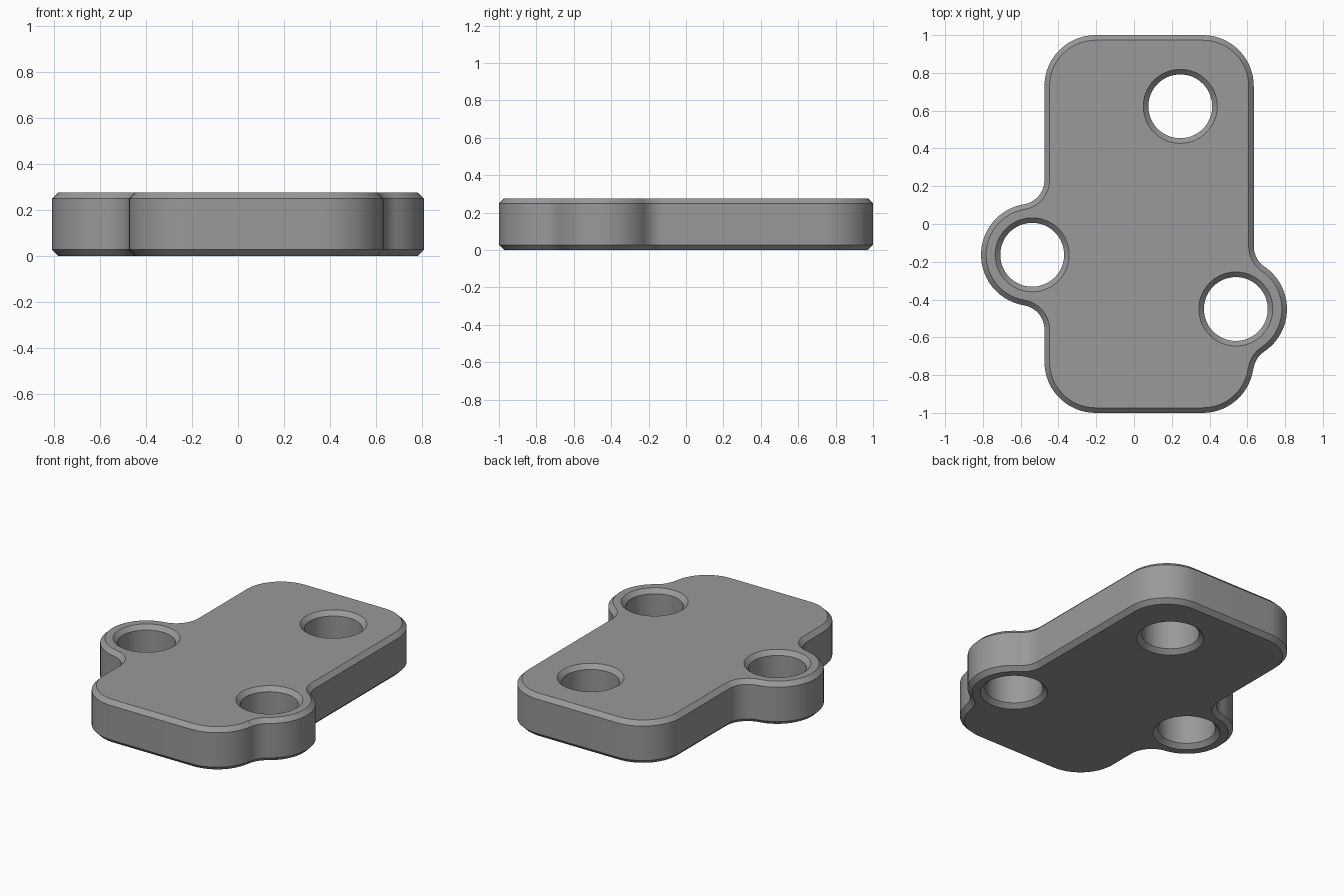
import bpy, bmesh, math
from mathutils import Vector

if "Cube" in bpy.data.objects:
    bpy.data.objects.remove(bpy.data.objects["Cube"])

HEIGHT, CHAMFER = 0.276, 0.027
X0, X1, Y0, Y1 = -0.474, 0.634, -1.0, 1.0
CORNER, BOSS, FILLET, HOLE = 0.27, 0.271, 0.13, 0.169
LEFT, RIGHT, BACK = Vector((-0.539, -0.163)), Vector((0.539, -0.45)), Vector((0.245, 0.623))


def fillet_centre(boss, x, side):
    """Centre of the fillet between a boss and the plate edge beside it."""
    dx = x - boss.x
    return Vector((x, boss.y + side * math.sqrt((BOSS + FILLET) ** 2 - dx * dx)))


def angle(a, b):
    return math.atan2(b.y - a.y, b.x - a.x)


lf_up = fillet_centre(LEFT, X0 - FILLET, 1)
lf_lo = fillet_centre(LEFT, X0 - FILLET, -1)
rf_up = fillet_centre(RIGHT, X1 + FILLET, 1)
corner_br = Vector((X1 - CORNER, Y0 + CORNER))
# The lower right fillet touches both the boss and the plate corner
gap = RIGHT - corner_br
side = Vector((gap.y, -gap.x)).normalized()
rf_lo = (RIGHT + corner_br) / 2 + side * math.sqrt((BOSS + FILLET) ** 2 - gap.length_squared / 4)
PI = math.pi

# Outline, counter-clockwise: centre, radius, start, end, +1 convex / -1 concave
ARCS = [
    (Vector((X1 - CORNER, Y1 - CORNER)), CORNER, 0, PI / 2, 1),
    (Vector((X0 + CORNER, Y1 - CORNER)), CORNER, PI / 2, PI, 1),
    (lf_up, FILLET, 0, angle(lf_up, LEFT), -1),
    (LEFT, BOSS, angle(LEFT, lf_up), angle(LEFT, lf_lo), 1),
    (lf_lo, FILLET, angle(lf_lo, LEFT), 0, -1),
    (Vector((X0 + CORNER, Y0 + CORNER)), CORNER, PI, 1.5 * PI, 1),
    (corner_br, CORNER, -PI / 2, angle(corner_br, rf_lo), 1),
    (rf_lo, FILLET, angle(rf_lo, corner_br), angle(rf_lo, RIGHT), -1),
    (RIGHT, BOSS, angle(RIGHT, rf_lo), angle(RIGHT, rf_up), 1),
    (rf_up, FILLET, angle(rf_up, RIGHT), PI, -1),
]


def outline(inset):
    pts = []
    for c, r, a0, a1, s in ARCS:
        sweep = ((a1 - a0) * s) % (2 * PI)
        n = max(4, math.ceil(sweep / math.radians(6)))
        r -= s * inset
        for i in range(n + 1):
            a = a0 + s * sweep * i / n
            p = Vector((c.x + r * math.cos(a), c.y + r * math.sin(a)))
            if not pts or (p - pts[-1]).length > 1e-4:
                pts.append(p)
    return pts


def circle(c, r, n=64):
    return [Vector((c.x + r * math.cos(2 * PI * i / n), c.y + r * math.sin(2 * PI * i / n)))
            for i in range(n)]


bm = bmesh.new()
cap_edges = {0: [], 3: []}


def wall(profile):
    """Chamfered wall; profile(inset) gives the loop at each level."""
    levels = [(CHAMFER, 0), (0, CHAMFER), (0, HEIGHT - CHAMFER), (CHAMFER, HEIGHT)]
    loops = [[bm.verts.new((p.x, p.y, z)) for p in profile(d)] for d, z in levels]
    n = len(loops[0])
    for lo, hi in zip(loops, loops[1:]):
        for i in range(n):
            j = (i + 1) % n
            bm.faces.new((lo[i], lo[j], hi[j], hi[i]))
    for k in cap_edges:
        cap_edges[k] += [bm.edges.get((loops[k][i], loops[k][(i + 1) % n])) for i in range(n)]


# Outer rim and the three countersunk holes
wall(outline)
for centre in (LEFT, RIGHT, BACK):
    wall(lambda d, c=centre: circle(c, HOLE + d))

# Top and bottom faces around the holes
for edges in cap_edges.values():
    bmesh.ops.triangle_fill(bm, edges=edges, use_beauty=True, use_dissolve=False)
bmesh.ops.recalc_face_normals(bm, faces=bm.faces[:])

mesh = bpy.data.meshes.new("mounting_plate")
bm.to_mesh(mesh)
bm.free()
plate = bpy.data.objects.new("mounting_plate", mesh)
bpy.context.collection.objects.link(plate)

grey = bpy.data.materials.new("medium grey")
grey.diffuse_color = (0.32, 0.32, 0.32, 1)
grey.use_nodes = True
grey.node_tree.nodes["Principled BSDF"].inputs["Base Color"].default_value = grey.diffuse_color
mesh.materials.append(grey)

bpy.context.view_layer.objects.active = plate
plate.select_set(True)
bpy.ops.object.shade_smooth_by_angle(angle=math.radians(30))
